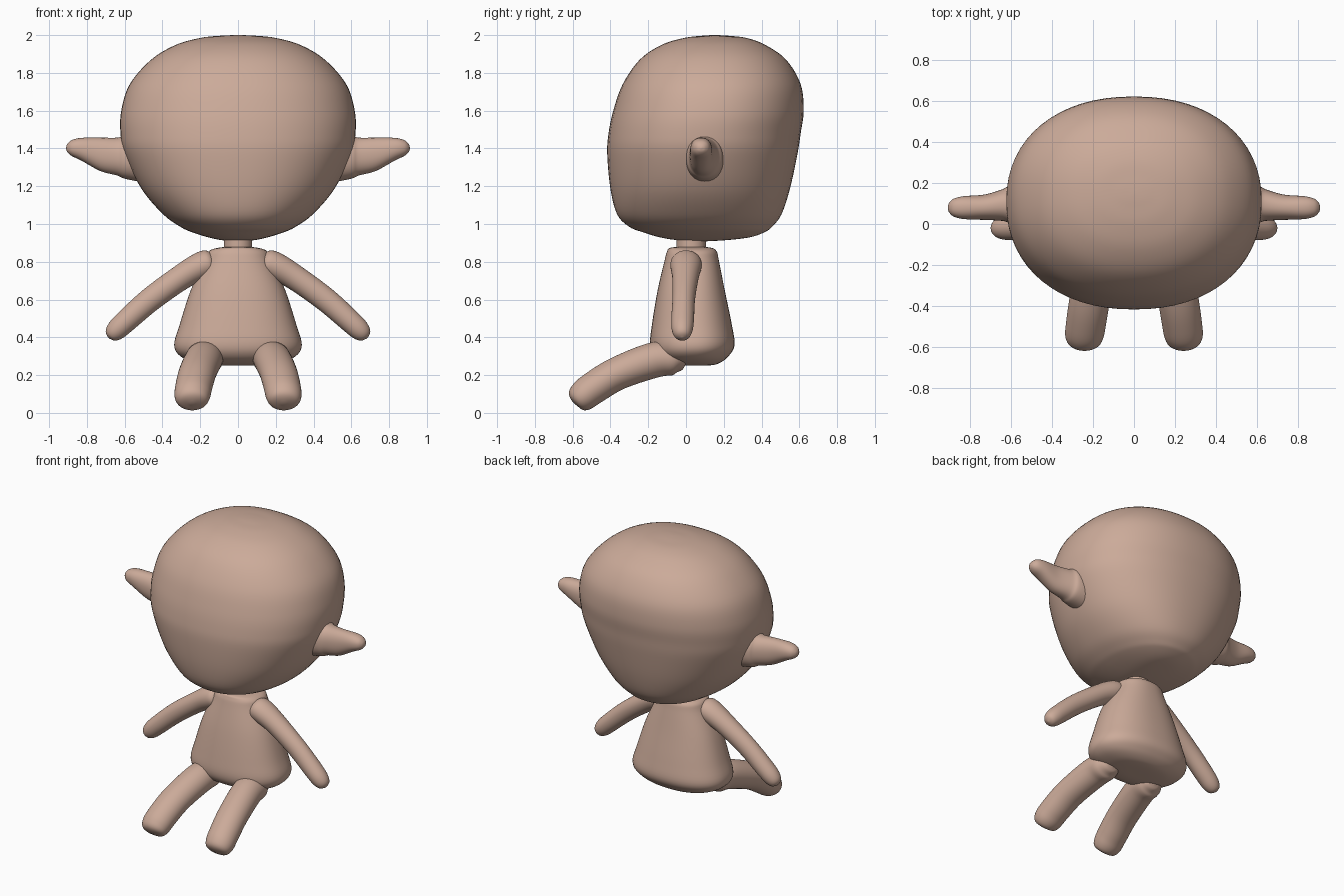
import bpy, bmesh, math
from mathutils import Vector

skin = bpy.data.materials.new("warm tan")
skin.diffuse_color = (0.60, 0.405, 0.32, 1)


def smooth_rows(rows, steps):
    """Catmull-Rom interpolation of a list of number tuples."""
    pts = [rows[0]] + rows + [rows[-1]]
    out = []
    for i in range(1, len(pts) - 2):
        for s in range(steps):
            t = s / steps
            out.append([0.5 * (2 * b + (c - a) * t + (2 * a - 5 * b + 4 * c - d) * t * t
                               + (3 * b - a - 3 * c + d) * t ** 3)
                        for a, b, c, d in zip(*pts[i - 1:i + 3])])
    return out + [list(rows[-1])]


def loft(name, rows, u, v=None, power=2.0, n=48, steps=5):
    """Skin rings of (x, y, z, radius along u, radius along v); v follows the path if not given."""
    rows = smooth_rows(rows, steps)
    u = Vector(u)
    bm = bmesh.new()
    rings = []
    for i, (x, y, z, a, b) in enumerate(rows):
        lo, hi = rows[max(i - 1, 0)], rows[min(i + 1, len(rows) - 1)]
        w = Vector(v) if v else (Vector(hi[:3]) - Vector(lo[:3])).cross(u).normalized()
        ring = []
        for k in range(n):
            c, s = math.cos(2 * math.pi * k / n), math.sin(2 * math.pi * k / n)
            c = math.copysign(abs(c) ** (2 / power), c)
            s = math.copysign(abs(s) ** (2 / power), s)
            ring.append(bm.verts.new(Vector((x, y, z)) + u * a * c + w * b * s))
        rings.append(ring)
    for r, q in zip(rings, rings[1:]):
        for k in range(n):
            bm.faces.new((r[k], r[(k + 1) % n], q[(k + 1) % n], q[k]))
    bm.faces.new(rings[0])
    bm.faces.new(rings[-1])
    bmesh.ops.recalc_face_normals(bm, faces=bm.faces)
    for f in bm.faces:
        f.smooth = True
    me = bpy.data.meshes.new(name)
    bm.to_mesh(me)
    bm.free()
    me.materials.append(skin)
    ob = bpy.data.objects.new(name, me)
    bpy.context.collection.objects.link(ob)
    return ob


def upright(name, profile, power):
    """Vertical loft from (z, half width, front y, back y)."""
    rows = [(0, (f + b) / 2, z, w, (b - f) / 2) for z, w, f, b in profile]
    return loft(name, rows, (1, 0, 0), (0, 1, 0), power, 64)


# Big rounded head
upright("head", [
    (0.908, 0.01, 0.08, 0.10), (0.915, 0.09, -0.05, 0.22), (0.93, 0.16, -0.14, 0.34),
    (0.957, 0.245, -0.23, 0.417), (0.985, 0.305, -0.30, 0.455), (1.05, 0.395, -0.364, 0.505),
    (1.185, 0.51, -0.40, 0.55), (1.37, 0.60, -0.417, 0.59), (1.48, 0.622, -0.41, 0.607),
    (1.60, 0.618, -0.385, 0.623), (1.74, 0.573, -0.335, 0.607), (1.87, 0.46, -0.245, 0.53),
    (1.948, 0.33, -0.13, 0.42), (1.985, 0.20, -0.01, 0.32), (1.997, 0.09, 0.09, 0.22),
    (2.0, 0.01, 0.14, 0.16)], 2.2)

# Neck
upright("neck", [(0.82, 0.075, -0.05, 0.105), (0.95, 0.075, -0.05, 0.105)], 2)

# Pear-shaped torso
upright("torso", [
    (0.25, 0.01, 0.02, 0.04), (0.252, 0.12, -0.05, 0.13), (0.265, 0.22, -0.11, 0.18),
    (0.30, 0.305, -0.165, 0.225), (0.36, 0.338, -0.19, 0.257), (0.47, 0.308, -0.18, 0.242),
    (0.65, 0.25, -0.15, 0.205), (0.80, 0.18, -0.115, 0.175), (0.855, 0.155, -0.10, 0.162),
    (0.875, 0.10, -0.08, 0.13), (0.88, 0.02, 0.01, 0.05)], 2.3)

for side, s in (("left", 1), ("right", -1)):
    # Pointed ears
    loft(side + "_ear", [(s * x, y, z, a, b) for x, y, z, a, b in (
        (0.50, 0.10, 1.345, 0.105, 0.125), (0.60, 0.098, 1.353, 0.095, 0.113),
        (0.64, 0.093, 1.357, 0.078, 0.10), (0.73, 0.082, 1.369, 0.062, 0.088),
        (0.83, 0.08, 1.396, 0.056, 0.06), (0.88, 0.08, 1.402, 0.044, 0.042),
        (0.903, 0.08, 1.402, 0.024, 0.022), (0.91, 0.08, 1.402, 0.004, 0.004))],
        (0, 1, 0), (0, 0, 1), 2.2)
    # Arms held out and down
    loft(side + "_arm", [(s * x, y, z, a, b) for x, y, z, a, b in (
        (0.125, 0, 0.80, 0.05, 0.04), (0.15, 0, 0.793, 0.078, 0.07),
        (0.20, 0, 0.775, 0.082, 0.074), (0.30, -0.003, 0.718, 0.07, 0.067),
        (0.46, -0.012, 0.603, 0.06, 0.064), (0.59, -0.018, 0.489, 0.06, 0.06),
        (0.645, -0.02, 0.437, 0.054, 0.054), (0.674, -0.02, 0.407, 0.036, 0.036),
        (0.684, -0.02, 0.396, 0.005, 0.005))], (0, 1, 0))
    # Legs stretched forward
    loft(side + "_leg", [(s * x, y, z, a, b) for x, y, z, a, b in (
        (0.17, 0.0, 0.262, 0.01, 0.01), (0.17, -0.012, 0.266, 0.055, 0.045),
        (0.175, -0.06, 0.28, 0.092, 0.082), (0.182, -0.16, 0.282, 0.10, 0.094),
        (0.215, -0.36, 0.21, 0.10, 0.088), (0.235, -0.49, 0.132, 0.098, 0.086),
        (0.242, -0.55, 0.086, 0.093, 0.08), (0.242, -0.583, 0.06, 0.07, 0.058),
        (0.242, -0.593, 0.051, 0.01, 0.01))], (1, 0, 0))
